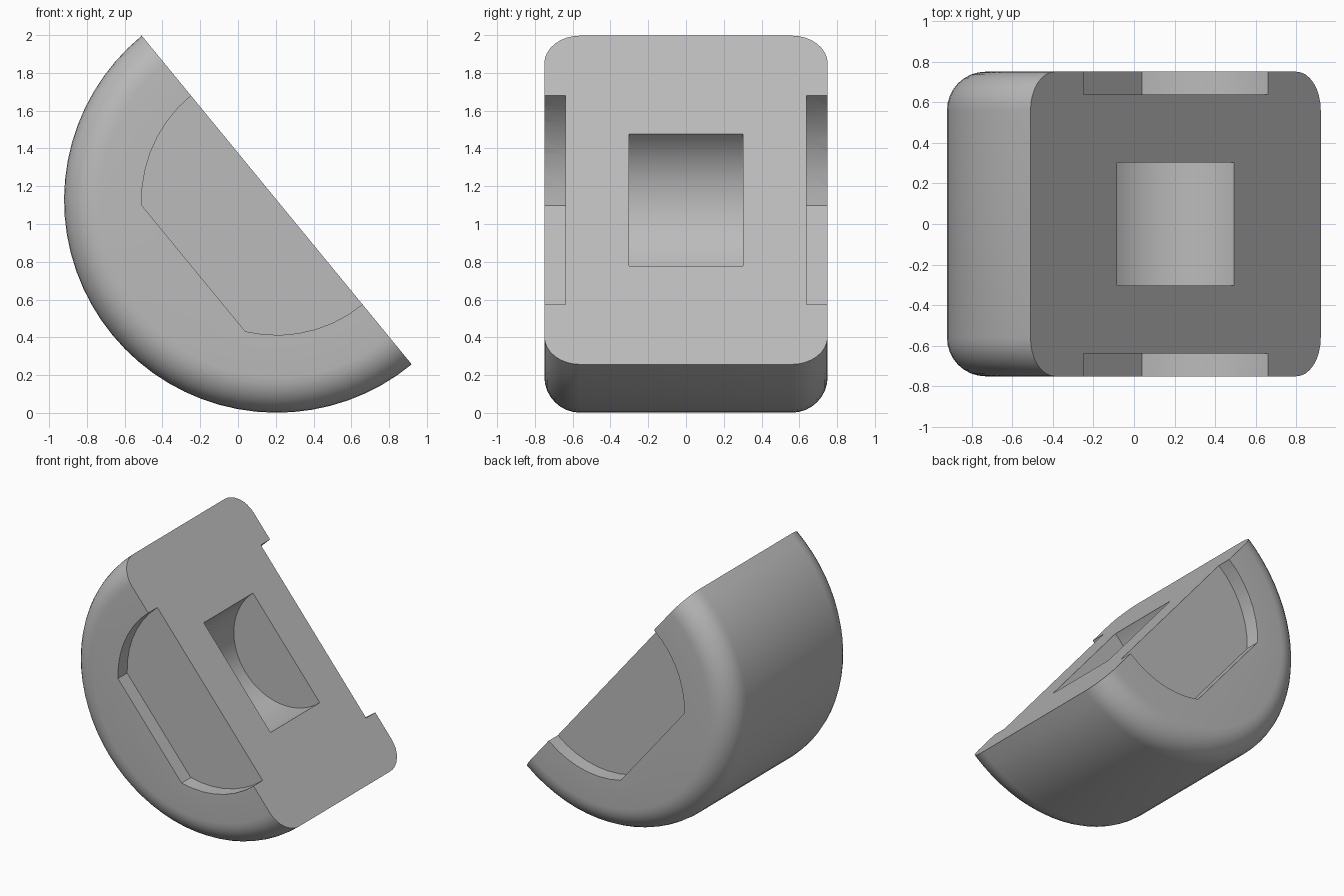
import bpy
import bmesh
from math import sin, cos, pi, sqrt, asin, radians
from mathutils import Matrix, Vector

RADIUS, HALF_WIDTH, FILLET = 1.126, 0.75, 0.19
TILT = Matrix.Translation((0.205, 0, 1.127)) @ Matrix.Rotation(radians(50.6), 4, 'Y')

cube = bpy.data.objects.get("Cube")
if cube:
    bpy.data.objects.remove(cube, do_unlink=True)

grey = bpy.data.materials.new("plain grey")
grey.use_nodes = True
colour = (0.5, 0.5, 0.5, 1)
grey.diffuse_color = colour
grey.node_tree.nodes["Principled BSDF"].inputs["Base Color"].default_value = colour


def make_object(name, bm):
    bmesh.ops.recalc_face_normals(bm, faces=bm.faces)
    mesh = bpy.data.meshes.new(name)
    bm.to_mesh(mesh)
    bm.free()
    mesh.materials.append(grey)
    obj = bpy.data.objects.new(name, mesh)
    bpy.context.collection.objects.link(obj)
    return obj


def half_round_body():
    """Half drum with rounded rims, flat side up, axis along y."""
    bm = bmesh.new()
    steps = 8
    rim = [(RADIUS - FILLET + FILLET * sin(a), HALF_WIDTH - FILLET + FILLET * cos(a))
           for a in (i * pi / 2 / steps for i in range(steps + 1))]
    profile = [(0, HALF_WIDTH)] + rim
    profile += [(r, -y) for r, y in reversed(profile)]
    verts = [bm.verts.new((r, y, 0)) for r, y in profile]
    edges = [bm.edges.new(pair) for pair in zip(verts, verts[1:])]
    bmesh.ops.spin(bm, geom=verts + edges, cent=(0, 0, 0), axis=(0, 1, 0),
                   angle=pi, steps=36)
    bmesh.ops.remove_doubles(bm, verts=bm.verts, dist=1e-5)
    bmesh.ops.edgeloop_fill(bm, edges=[e for e in bm.edges if e.is_boundary])
    return make_object("half_round_body", bm)


def arc_cutter(name, radius, depth, y0, y1, steps):
    """Prism with a round profile below the flat face, cut off at a depth."""
    end = asin(min(1, depth / radius))
    right = [(radius * cos(end * i / steps), -radius * sin(end * i / steps))
             for i in range(steps + 1)]
    left = [(-x, z) for x, z in reversed(right)]
    if depth >= radius:
        left = left[1:]
    outline = [(radius, 0.2)] + right + left + [(-radius, 0.2)]
    bm = bmesh.new()
    face = bm.faces.new([bm.verts.new((x, y0, z)) for x, z in outline])
    out = bmesh.ops.extrude_face_region(bm, geom=[face])
    moved = [v for v in out["geom"] if isinstance(v, bmesh.types.BMVert)]
    bmesh.ops.translate(bm, verts=moved, vec=Vector((0, y1 - y0, 0)))
    return make_object(name, bm)


body = half_round_body()
cutters = [
    arc_cutter("front_recess_cutter", 0.715, 0.57, -1, -0.637, 7),
    arc_cutter("back_recess_cutter", 0.715, 0.57, 0.637, 1, 7),
    arc_cutter("centre_pocket_cutter", 0.453, 0.453, -0.303, 0.303, 16),
]

# Cut the two side recesses and the centre pocket
bpy.ops.object.select_all(action='DESELECT')
bpy.context.view_layer.objects.active = body
body.select_set(True)
for cutter in cutters:
    cutter.hide_render = True
    mod = body.modifiers.new(cutter.name, 'BOOLEAN')
    mod.operation = 'DIFFERENCE'
    mod.solver = 'EXACT'
    mod.object = cutter
    bpy.ops.object.modifier_apply(modifier=mod.name)
    bpy.data.objects.remove(cutter, do_unlink=True)

# Lean the body onto its round side
body.data.transform(TILT)
bpy.ops.object.shade_smooth_by_angle(angle=radians(30))
